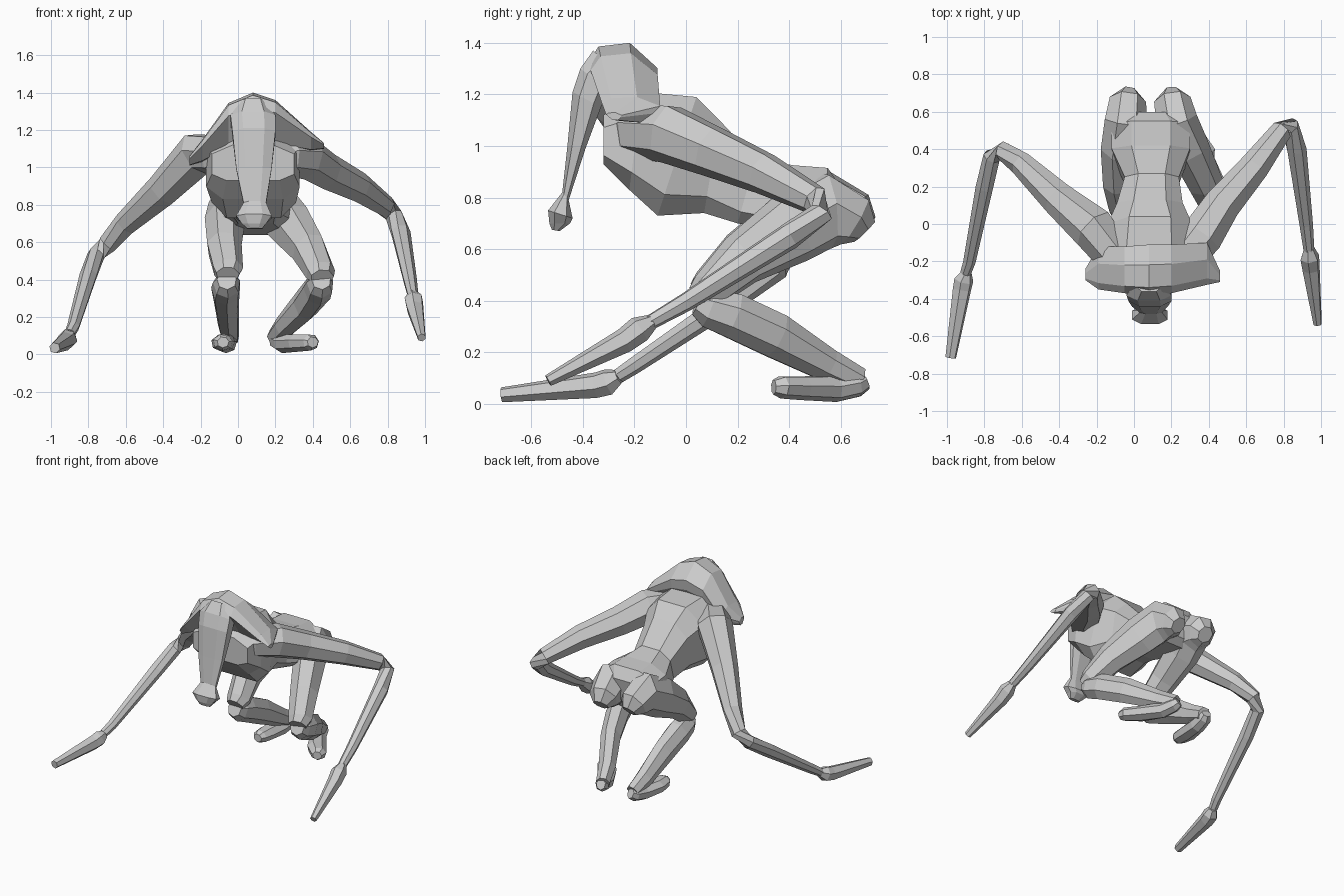
import bpy, bmesh, math
from mathutils import Vector

skin = bpy.data.materials.new("grey_skin")
skin.diffuse_color = (0.6, 0.6, 0.6, 1)


def skin_rings(name, rings):
    """Join equal rings of points into one closed flat-faced part."""
    n = len(rings[0])
    verts = [p for r in rings for p in r]
    faces = []
    for i in range(len(rings) - 1):
        for j in range(n):
            k = (j + 1) % n
            faces.append((i*n + j, i*n + k, (i+1)*n + k, (i+1)*n + j))
    faces.append(tuple(reversed(range(n))))
    faces.append(tuple(range((len(rings) - 1)*n, len(rings)*n)))
    mesh = bpy.data.meshes.new(name)
    mesh.from_pydata([tuple(v) for v in verts], [], faces)
    mesh.materials.append(skin)
    ob = bpy.data.objects.new(name, mesh)
    bpy.context.collection.objects.link(ob)
    # consistent outward normals
    bm = bmesh.new()
    bm.from_mesh(mesh)
    bmesh.ops.recalc_face_normals(bm, faces=bm.faces)
    bm.to_mesh(mesh)
    bm.free()
    return ob


def limb(name, path, sides=7):
    """Tube along (x, y, z, half width, half height) stations."""
    pts = [Vector(p[:3]) for p in path]
    rings = []
    for i, p in enumerate(path):
        a, b = pts[max(i-1, 0)], pts[min(i+1, len(pts)-1)]
        t = (b - a).normalized()
        side = t.cross(Vector((0, 0, 1))).normalized()
        up = side.cross(t)
        rw, rh = p[3]*1.06, p[-1]*1.06
        rings.append([pts[i] + side*rw*math.cos(2*math.pi*j/sides + .3)
                      + up*rh*math.sin(2*math.pi*j/sides + .3)
                      for j in range(sides)])
    return skin_rings(name, rings)


def body(name, sections, power1, power2, sides=8):
    """Loft of (y, z of edge 1, y, z of edge 2, x min, x max);
    a smaller power makes that edge's half boxier."""
    rings = []
    for y1, z1, y2, z2, x1, x2 in sections:
        ring = []
        for j in range(sides):
            a = 2*math.pi*(j + .5)/sides
            power = power1 if math.sin(a) > 0 else power2
            big = math.cos(math.pi/sides)**power
            c, s = [math.copysign(abs(f)**power, f)/big
                    for f in (math.cos(a), math.sin(a))]
            ring.append(Vector(((x1+x2)/2 + c*(x2-x1)/2,
                                (y1+y2)/2 + s*(y1-y2)/2,
                                (z1+z2)/2 + s*(z1-z2)/2)))
        rings.append(ring)
    return skin_rings(name, rings)


# ribcage, waist and pelvis
body("torso", [
    (-.32, 1.12, -.32, .93, -.14, .30),
    (-.17, 1.21, -.22, .83, -.17, .33),
    (.04, 1.19, -.11, .73, -.14, .31),
    (.13, 1.10, .07, .74, -.09, .26),
    (.27, .95, .20, .70, -.05, .24),
    (.42, .925, .36, .67, -.12, .30),
    (.55, .915, .52, .64, -.12, .30),
    (.60, .84, .57, .68, -.06, .24)], .8, .5)

# hanging snout and its tip
body("snout", [
    (-.36, 1.37, -.22, 1.25, 0, .16),
    (-.41, 1.30, -.30, 1.22, -.04, .20),
    (-.44, 1.21, -.33, 1.15, -.03, .20),
    (-.46, 1.00, -.39, .99, -.01, .18),
    (-.48, .82, -.455, .79, .03, .15),
    (-.535, .75, -.44, .72, -.01, .18),
    (-.53, .70, -.45, .70, .02, .15),
    (-.52, .675, -.49, .67, .05, .13)], .8, .8)

# swept hood over the shoulders: x, front, back, top, bottom
hood = []
for x, yf, yb, zt, zb in [
        (-.26, -.30, -.24, 1.06, 1.01), (-.19, -.35, -.12, 1.15, 1.03),
        (-.05, -.37, -.12, 1.345, 1.10), (.08, -.38, -.11, 1.40, 1.12),
        (.20, -.37, -.11, 1.36, 1.12), (.39, -.325, -.10, 1.19, 1.09),
        (.46, -.31, -.25, 1.13, 1.10)]:
    w, h = yb - yf, zt - zb
    hood.append([Vector((x, yf + u*w, zb + v*h)) for u, v in
                 [(.15, .95), (0, .72), (.4, .05), (.75, 0),
                  (.96, .38), (1, .65), (.6, 1)]])
skin_rings("hood", hood)

# arms with swollen wrists and tapering hands
limb("right_arm", [
    (.20, -.22, 1.05, .08), (.26, -.19, 1.06, .10), (.36, -.07, 1.05, .11),
    (.47, .10, .98, .095), (.64, .30, .895, .078), (.79, .50, .79, .055),
    (.835, .525, .74, .045), (.87, .40, .65, .05), (.92, 0, .395, .035),
    (.935, -.14, .315, .028)])
limb("right_hand", [
    (.935, -.13, .32, .028), (.94, -.18, .29, .05),
    (.947, -.24, .245, .046), (.982, -.535, .09, .022)], 6)
limb("left_arm", [
    (-.06, -.20, 1.06, .08), (-.12, -.15, 1.07, .10), (-.21, -.03, 1.075, .115),
    (-.40, .13, .88, .088), (-.60, .32, .70, .062), (-.70, .39, .59, .05),
    (-.76, .36, .53, .045), (-.80, .20, .42, .045), (-.88, -.20, .15, .032),
    (-.90, -.26, .11, .028)])
limb("left_hand", [
    (-.895, -.26, .105, .028), (-.91, -.30, .085, .05),
    (-.92, -.35, .072, .048), (-.98, -.715, .035, .028)], 6)

# folded legs: thigh, shin and foot
legs = {
    "right": ([.20, .205, .225, .29, .38, .44, .45], [.445, .44, .425, .36, .25, .20],
              [.20, .21, .24, .32, .39, .40], .0),
    "left": ([-.03, -.035, -.045, -.07, -.075, -.055, -.055],
             [-.06, -.06, -.065, -.06, -.05, -.04],
             [-.04, -.05, -.06, -.08, -.08, -.08], .015)}
for side, (tx, sx, fx, dz) in legs.items():
    thigh = [(.695, .67, .05, .055), (.655, .71, .095, .10),
             (.55, .755, .11, .145), (.41, .68, .105, .135),
             (.22, .56, .09, .10), (.09, .44, .078, .072),
             (.045, .41, .06, .05)]
    shin = [(.045, .395, .05, .05), (.09, .375, .07, .075), (.18, .345, .075, .085),
            (.35, .265, .065, .085), (.55, .15, .055, .062), (.67, .09, .045, .05)]
    foot = [(.695, .09, .03, .035), (.665, .075, .045, .045), (.58, .06, .052, .05),
            (.45, .062, .062, .045), (.37, .065, .05, .042), (.34, .065, .03, .028)]
    for part, xs, rows, lift in (("thigh", tx, thigh, dz), ("shin", sx, shin, 0),
                                 ("foot", fx, foot, 0)):
        limb(f"{side}_{part}", [(x, y, z + lift, w, h)
                                for x, (y, z, w, h) in zip(xs, rows)])
